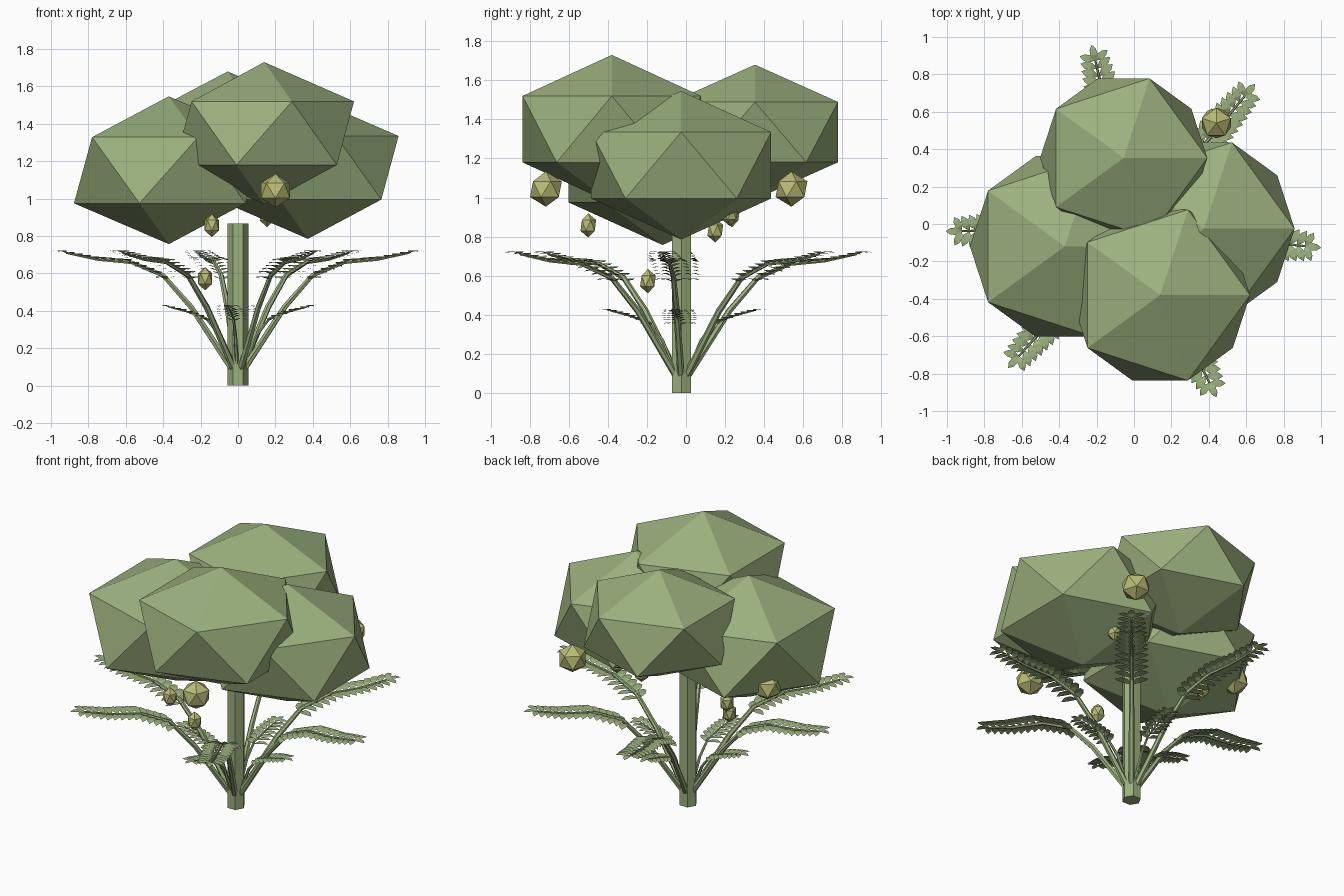
import bpy, bmesh, math
from mathutils import Vector, Matrix

old = bpy.data.objects.get("Cube")
if old:
    bpy.data.objects.remove(old, do_unlink=True)


def material(name, rgb):
    m = bpy.data.materials.new(name)
    m.use_nodes = True
    m.diffuse_color = (*rgb, 1)
    m.node_tree.nodes["Principled BSDF"].inputs["Base Color"].default_value = (*rgb, 1)
    return m


GREEN = material("leaf green", (0.33, 0.44, 0.21))
YELLOW = material("fruit yellow green", (0.49, 0.50, 0.18))
ROOT = Vector((0, -0.022, 0))


def finish(bm, name, mat):
    mesh = bpy.data.meshes.new(name)
    bm.to_mesh(mesh)
    bm.free()
    mesh.materials.append(mat)
    obj = bpy.data.objects.new(name, mesh)
    bpy.context.collection.objects.link(obj)
    return obj


def ico(name, mat, centre, radius, height, turn=0):
    """Squashed or stretched twenty-sided ball."""
    bm = bmesh.new()
    shape = (Matrix.Translation(centre) @ Matrix.Rotation(math.radians(turn), 4, 'Z')
             @ Matrix.Diagonal((radius, radius, height, 1)))
    bmesh.ops.create_icosphere(bm, subdivisions=1, radius=1, matrix=shape)
    return finish(bm, name, mat)


# Canopy clumps
for name, centre, radius, height in (
        ("front_canopy", (0.14, -0.38, 1.35), 0.537, 0.38),
        ("back_canopy", (-0.055, 0.353, 1.335), 0.5, 0.345),
        ("right_canopy", (-0.37, -0.12, 1.152), 0.567, 0.395),
        ("left_canopy", (0.374, -0.025, 1.165), 0.542, 0.38)):
    ico(name, GREEN, centre, radius, height)

# Round fruits
for i, centre in enumerate(((0.2, -0.717, 1.043), (0.44, 0.54, 1.043), (-0.67, 0.12, 1.0))):
    ico(f"round_fruit_{i + 1}", YELLOW, centre, 0.091, 0.09, 90)

# Long fruits
for i, centre in enumerate(((-0.14, -0.5, 0.857), (-0.176, -0.195, 0.572), (-0.4, 0.15, 0.832),
                            (0.155, 0.235, 0.91), (0.34, 0.225, 0.915))):
    ico(f"long_fruit_{i + 1}", YELLOW, centre, 0.045, 0.062, 90)

# Trunk
bm = bmesh.new()
bmesh.ops.create_cone(bm, cap_ends=True, segments=6, radius1=0.056, radius2=0.056, depth=0.866,
                      matrix=Matrix.Translation(ROOT + Vector((0, 0, 0.433)))
                      @ Matrix.Rotation(math.radians(30), 4, 'Z'))
trunk = finish(bm, "trunk", GREEN)
if max(v.co.x for v in trunk.data.vertices) < 0.053:
    trunk.data.transform(Matrix.Translation(ROOT) @ Matrix.Rotation(math.radians(30), 4, 'Z')
                         @ Matrix.Translation(-ROOT))


def along(path, t):
    """Point and direction at fraction t of the path length."""
    lengths = [(b - a).length for a, b in zip(path, path[1:])]
    left = t * sum(lengths)
    for a, b, size in zip(path, path[1:], lengths):
        if left <= size + 1e-6:
            return a.lerp(b, left / size), (b - a).normalized()
        left -= size
    return path[-1], (path[-1] - path[-2]).normalized()


def tube(bm, path, start, end, sides=6):
    rings = []
    for i, p in enumerate(path):
        d = (path[min(i + 1, len(path) - 1)] - path[max(i - 1, 0)]).normalized()
        side = Vector((0, 1, 0))
        up = d.cross(side)
        r = start + (end - start) * i / (len(path) - 1)
        rings.append([bm.verts.new(p + r * (math.cos(a) * side + math.sin(a) * up))
                      for a in (math.tau * k / sides for k in range(sides))])
    for a, b in zip(rings, rings[1:]):
        for k in range(sides):
            n = (k + 1) % sides
            bm.faces.new((a[k], a[n], b[n], b[k]))
    bm.faces.new(rings[0][::-1])
    bm.faces.new(rings[-1])


def leaflet(bm, base, heading, size):
    """Thin pointed leaf, lying almost flat with a gentle arch."""
    out = Vector((math.cos(heading), math.sin(heading), 0))
    wide = Vector((-out.y, out.x, 0))

    def point(t, w, h):
        return bm.verts.new(base + size * (out * t + wide * w + Vector((0, 0, h))))

    root, tip = point(0, 0, 0), point(1, 0, 0.08)
    low = [point(0.35, w, 0.14) for w in (-0.23, 0.23)]
    high = [point(0.72, w, 0.15) for w in (-0.2, 0.2)]
    bm.faces.new((root, low[0], low[1]))
    bm.faces.new((low[0], high[0], high[1], low[1]))
    bm.faces.new((high[0], tip, high[1]))


def frond(name, angle, profile, thick, pairs, first, size):
    bm = bmesh.new()
    path = [Vector((r, 0, z)) for r, z in profile]
    tube(bm, path, thick, thick * 0.3)
    for i in range(pairs):
        t = first + (1 - first) * i / (pairs - 1)
        p, _ = along(path, t)
        shrink = size * (1 - 0.25 * (i / (pairs - 1)) ** 3)
        for side in (-1, 1):
            leaflet(bm, p, side * math.radians(62), shrink)
    leaflet(bm, path[-1], 0, size * 0.75)
    bm.transform(Matrix.Translation(ROOT) @ Matrix.Rotation(math.radians(angle), 4, 'Z'))
    finish(bm, name, GREEN)


# Tall outer fronds
TALL = ((0.02, 0.07), (0.25, 0.42), (0.4, 0.59), (0.57, 0.66), (0.75, 0.675), (0.92, 0.71))
for i, angle in enumerate((-6, 50, 103, 181, 228, 296)):
    frond(f"tall_frond_{i + 1}", angle, TALL, 0.019, 14, 0.52, 0.115)

# Short inner fronds
SHORT = ((0.02, 0.07), (0.1, 0.27), (0.17, 0.36), (0.27, 0.395), (0.37, 0.42))
for i, angle in enumerate((-5, 85, 180, 262)):
    frond(f"short_frond_{i + 1}", angle, SHORT, 0.011, 8, 0.58, 0.09)
